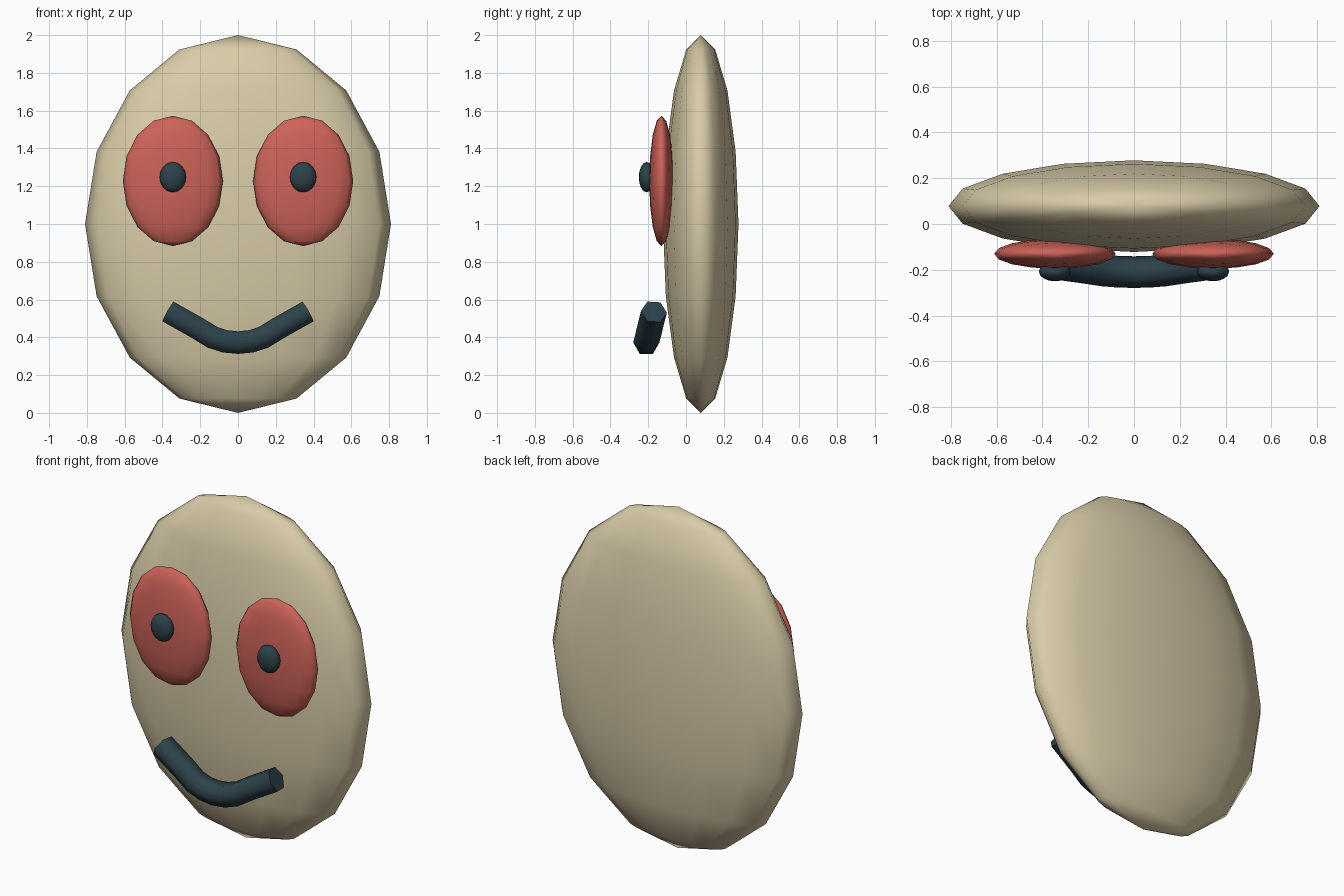
import bpy, bmesh, math
from mathutils import Matrix, Vector

if "Cube" in bpy.data.objects:
    bpy.data.objects.remove(bpy.data.objects["Cube"])


def material(name, rgb):
    m = bpy.data.materials.new(name)
    m.diffuse_color = (*rgb, 1)
    m.use_nodes = True
    m.node_tree.nodes["Principled BSDF"].inputs["Base Color"].default_value = m.diffuse_color
    return m


cream = material("cream", (0.69, 0.60, 0.39))
red = material("coral_red", (0.61, 0.125, 0.10))
dark = material("dark_slate", (0.026, 0.054, 0.068))


def finish(name, bm, mat):
    bmesh.ops.recalc_face_normals(bm, faces=bm.faces)
    for f in bm.faces:
        f.smooth = True
    mesh = bpy.data.meshes.new(name)
    bm.to_mesh(mesh)
    bm.free()
    mesh.materials.append(mat)
    ob = bpy.data.objects.new(name, mesh)
    bpy.context.collection.objects.link(ob)
    return ob


def ellipsoid(name, centre, radii, mat):
    bm = bmesh.new()
    bmesh.ops.create_uvsphere(
        bm, u_segments=16, v_segments=8, radius=1,
        matrix=Matrix.Translation(centre) @ Matrix.Diagonal((*radii, 1)))
    return finish(name, bm, mat)


# Flattened egg-shaped head
ellipsoid("head", (0, 0.078, 1), (0.81, 0.2, 1), cream)

# Eyes and pupils
for side, s in (("left", -1), ("right", 1)):
    ellipsoid(f"{side}_eye", (s * 0.345, -0.13, 1.228), (0.265, 0.065, 0.345), red)
    ellipsoid(f"{side}_pupil", (s * 0.345, -0.208, 1.248), (0.07, 0.042, 0.08), dark)

# Mouth: six-sided tube swept along a smile that bulges forward in the middle
half = [(0.368, 0.535), (0.22, 0.452), (0.135, 0.4), (0.07, 0.379)]
profile = [(-x, z) for x, z in half] + [(0, 0.372)] + half[::-1]
path = [Vector((x, -0.21 + 0.04 * (z - 0.372) / 0.163, z)) for x, z in profile]
bm = bmesh.new()
rings = []
for i, p in enumerate(path):
    t = (path[min(i + 1, len(path) - 1)] - path[max(i - 1, 0)]).normalized()
    u = Vector((0, 1, 0))
    u = (u - t * u.dot(t)).normalized()
    v = t.cross(u)
    rings.append([bm.verts.new(p + 0.069 * (u * math.cos(k * math.pi / 3)
                                            + v * math.sin(k * math.pi / 3)))
                  for k in range(6)])
for a, b in zip(rings, rings[1:]):
    for k in range(6):
        n = (k + 1) % 6
        bm.faces.new((a[k], a[n], b[n], b[k]))
bm.faces.new(rings[0])
bm.faces.new(rings[-1])
mouth = finish("mouth", bm, dark)
bpy.context.view_layer.objects.active = mouth
mouth.select_set(True)
bpy.ops.object.shade_smooth_by_angle(angle=math.radians(70))
